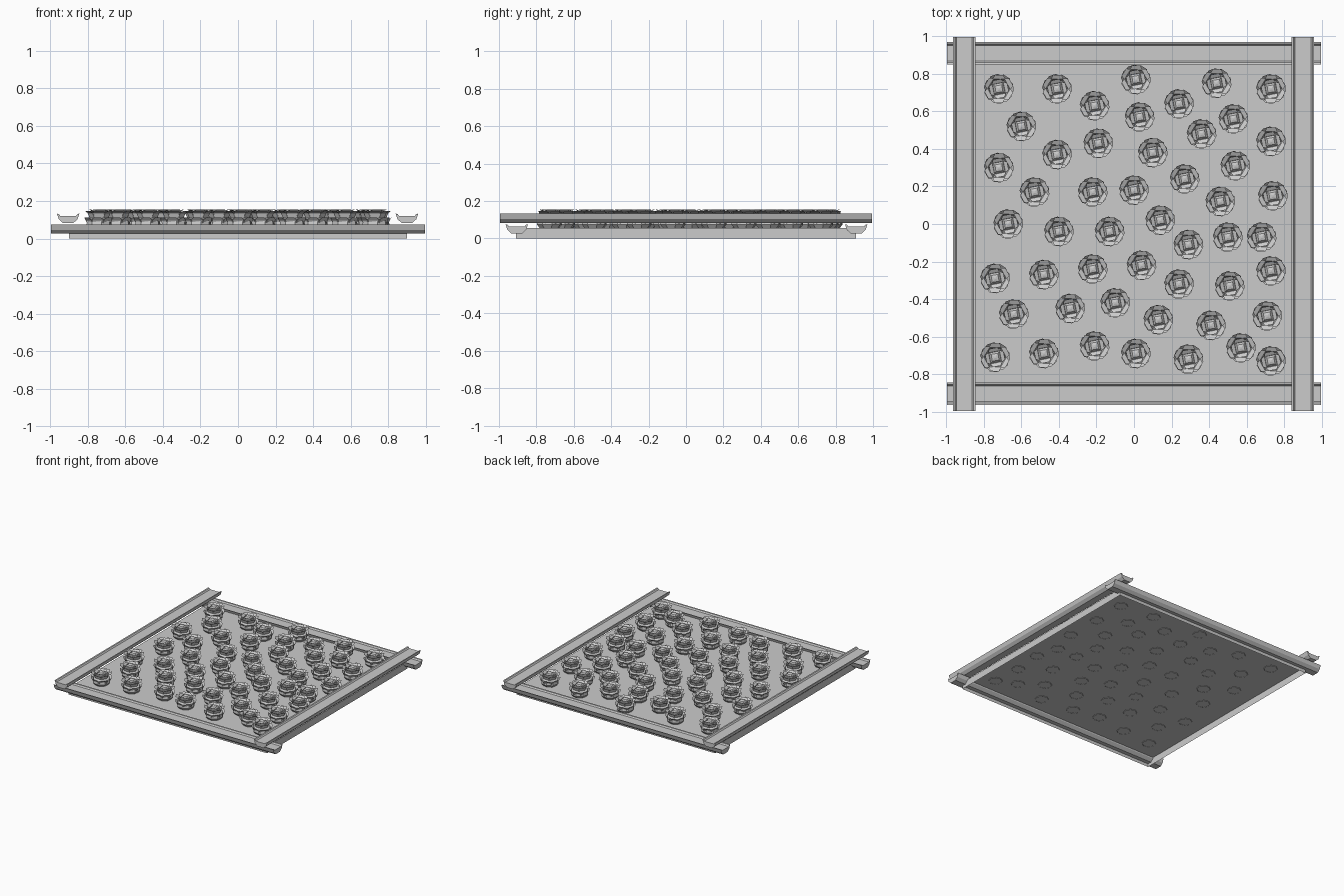
import bpy, bmesh
from math import sin, cos, pi, tau

if "Cube" in bpy.data.objects:
    bpy.data.objects.remove(bpy.data.objects["Cube"])


def make_object(name, mesh, loc=(0, 0, 0), rot=0):
    ob = bpy.data.objects.new(name, mesh)
    ob.location = loc
    ob.rotation_euler[2] = rot
    bpy.context.collection.objects.link(ob)
    return ob


# soil bed: shallow box, open underneath
bm = bmesh.new()
bmesh.ops.create_cube(bm, size=1)
bmesh.ops.scale(bm, vec=(1.8, 1.82, 0.055), verts=bm.verts)
bmesh.ops.delete(bm, geom=[f for f in bm.faces if f.normal.z < -0.5], context='FACES_ONLY')
soil = bpy.data.meshes.new("soil")
bm.to_mesh(soil)
bm.free()
make_object("soil", soil, (0, 0, 0.0275))

# split-log border rail: half-round below, shallow hollow on top
half = [(0.06, 0.054), (0.05, 0.024), (0.028, 0.004)]
inner = [(0.042, 0.042), (0.05, 0.052)]
profile = half + [(-x, z) for x, z in reversed(half)]
profile += [(-x, z) for x, z in reversed(inner)] + inner
bm = bmesh.new()
face = bm.faces.new([bm.verts.new((x, -0.995, z)) for x, z in profile])
ext = bmesh.ops.extrude_face_region(bm, geom=[face])
bmesh.ops.translate(bm, vec=(0, 1.99, 0),
                    verts=[v for v in ext["geom"] if isinstance(v, bmesh.types.BMVert)])
bmesh.ops.recalc_face_normals(bm, faces=bm.faces)
rail = bpy.data.meshes.new("rail")
bm.to_mesh(rail)
bm.free()
make_object("front_rail", rail, (0, -0.905, 0.022), pi / 2)
make_object("back_rail", rail, (0, 0.91, 0.022), pi / 2)
make_object("left_rail", rail, (-0.905, 0, 0.079))
make_object("right_rail", rail, (0.9, 0, 0.079))


# lettuce: bowl of lower leaves, flared leaf rings and a square heart
def polar(bm, r, a, z):
    return bm.verts.new((r * cos(a), r * sin(a), z))


def leaf_ring(bm, count, phase, base, belly, tip, spread):
    for i in range(count):
        a = phase + tau * i / count
        w = spread * pi / count
        b0, b1 = (polar(bm, base[0], a + s * w * 0.9, base[1]) for s in (-1, 1))
        m0, m1 = (polar(bm, belly[0], a + s * w, belly[1]) for s in (-1, 1))
        t0, t1 = (polar(bm, tip[0], a + s * w * 0.5, tip[1]) for s in (-1, 1))
        bm.faces.new((b0, b1, m1, m0))
        bm.faces.new((m0, m1, t1, t0))


def lathe(bm, rings, sides, phase):
    loops = [[polar(bm, r, phase + tau * i / sides, z) for i in range(sides)]
             for r, z in rings]
    for lo, hi in zip(loops, loops[1:]):
        for i in range(sides):
            j = (i + 1) % sides
            bm.faces.new((lo[i], lo[j], hi[j], hi[i]))
    bm.faces.new(loops[-1])


bm = bmesh.new()
lathe(bm, [(0.05, 0), (0.068, 0.022), (0.064, 0.05), (0.03, 0.062)], 8, 0.2)
leaf_ring(bm, 7, 0.1, (0.055, 0.012), (0.072, 0.045), (0.08, 0.06), 1.1)
leaf_ring(bm, 6, 0.5, (0.05, 0.058), (0.062, 0.085), (0.078, 0.096), 1.1)
leaf_ring(bm, 4, 0.2, (0.03, 0.065), (0.044, 0.092), (0.054, 0.103), 1.05)
lathe(bm, [(0.045, 0.055), (0.046, 0.082), (0.026, 0.1), (0.006, 0.104)], 4, 0.95)
lettuce = bpy.data.meshes.new("lettuce")
bm.to_mesh(lettuce)
bm.free()

# planting positions
spots = [(-.72, .72), (-.41, .72), (-.21, .63), (.01, .77), (.24, .64), (.44, .75),
         (.73, .72), (.03, .57), (.53, .56), (-.60, .52), (.36, .48), (.73, .44),
         (-.19, .43), (.10, .38), (-.41, .37), (-.72, .30), (.54, .31), (.27, .24),
         (-.53, .17), (-.22, .17), (0, .18), (.46, .12), (.74, .15), (-.67, 0),
         (.14, .02), (-.40, -.04), (-.13, -.04), (.29, -.11), (.50, -.07), (.68, -.07),
         (-.74, -.29), (-.48, -.27), (-.22, -.24), (.04, -.22), (.24, -.32), (.51, -.33),
         (.73, -.25), (-.64, -.48), (-.34, -.45), (-.10, -.42), (.13, -.51), (.41, -.54),
         (.71, -.49), (-.74, -.71), (-.48, -.69), (-.21, -.65), (.01, -.69), (.29, -.72),
         (.57, -.66), (.73, -.73)]
for n, (x, y) in enumerate(spots, 1):
    make_object(f"lettuce_{n}", lettuce, (x, y, 0.052))
